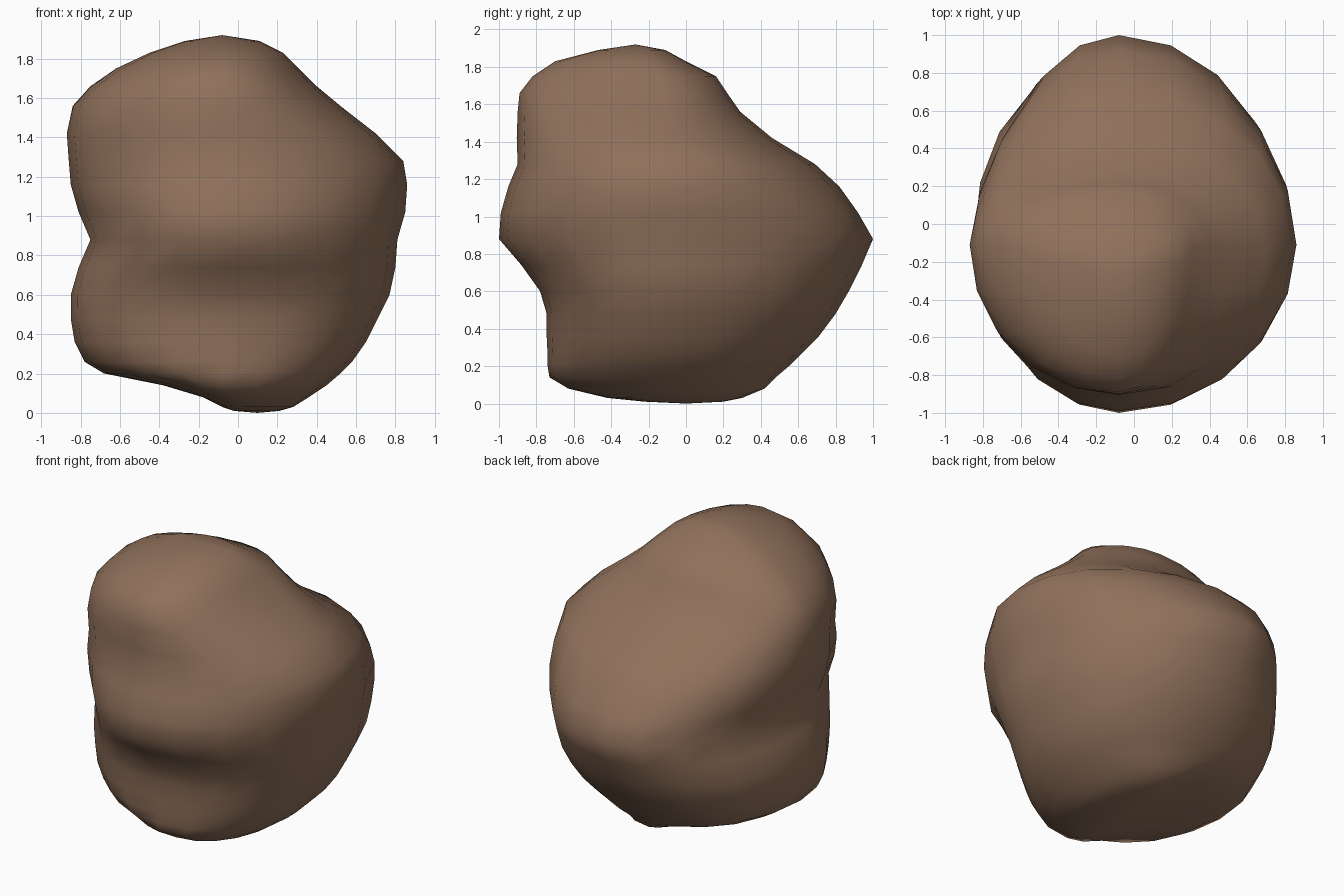
import bpy, bmesh, math

if "Cube" in bpy.data.objects:
    bpy.data.objects.remove(bpy.data.objects["Cube"])

# Horizontal slices of the boulder: z, left, right, front, back, squareness
SLICES = [
    (0.01, -0.02, 0.21, -0.22, 0.20, 2.0),
    (0.03, -0.08, 0.28, -0.42, 0.30, 2.0),
    (0.08, -0.18, 0.36, -0.63, 0.42, 2.1),
    (0.14, -0.38, 0.45, -0.73, 0.48, 2.15),
    (0.20, -0.68, 0.52, -0.74, 0.55, 2.2),
    (0.26, -0.78, 0.58, -0.74, 0.61, 2.2),
    (0.36, -0.83, 0.65, -0.745, 0.71, 2.2),
    (0.48, -0.85, 0.71, -0.745, 0.80, 2.2),
    (0.60, -0.85, 0.77, -0.78, 0.87, 2.15),
    (0.74, -0.81, 0.80, -0.88, 0.94, 2.05),
    (0.88, -0.75, 0.81, -1.00, 1.00, 2.0),
    (1.02, -0.81, 0.85, -0.99, 0.92, 2.0),
    (1.16, -0.85, 0.86, -0.95, 0.82, 2.0),
    (1.28, -0.86, 0.84, -0.90, 0.69, 2.0),
    (1.42, -0.87, 0.70, -0.905, 0.46, 2.0),
    (1.56, -0.84, 0.52, -0.90, 0.29, 2.0),
    (1.66, -0.75, 0.40, -0.89, 0.22, 2.0),
    (1.75, -0.62, 0.31, -0.82, 0.16, 2.0),
    (1.83, -0.45, 0.23, -0.70, 0.00, 2.0),
    (1.89, -0.27, 0.11, -0.47, -0.11, 2.0),
]
SIDES = 20
AXIS = (-0.08, -0.11)


def power(v, p):
    return math.copysign(abs(v) ** (2 / p), v) if abs(v) > 1e-6 else 0.0


def centre(low, high, axis):
    # Keep the shared axis, pulled inside slices that lie off to one side
    return min(max(axis, low + 0.3 * (high - low)), high - 0.3 * (high - low))


# Loft the slices, each made of four quarter ellipses, and close both ends
bm = bmesh.new()
rings = []
for z, left, right, front, back, p in SLICES:
    cx, cy = centre(left, right, AXIS[0]), centre(front, back, AXIS[1])
    ring = []
    for i in range(SIDES):
        a = 2 * math.pi * i / SIDES
        c, s = power(math.cos(a), p), power(math.sin(a), p)
        x = cx + c * (right - cx if c > 0 else cx - left)
        y = cy + s * (back - cy if s > 0 else cy - front)
        ring.append(bm.verts.new((x, y, z)))
    rings.append(ring)
foot = bm.verts.new((0.1, 0.0, 0.0))
crown = bm.verts.new((-0.08, -0.27, 1.92))
for i in range(SIDES):
    j = (i + 1) % SIDES
    for low, high in zip(rings, rings[1:]):
        bm.faces.new((low[i], low[j], high[j], high[i]))
    bm.faces.new((foot, rings[0][j], rings[0][i]))
    bm.faces.new((crown, rings[-1][i], rings[-1][j]))
bmesh.ops.recalc_face_normals(bm, faces=bm.faces)
for f in bm.faces:
    f.smooth = True
mesh = bpy.data.meshes.new("boulder")
bm.to_mesh(mesh)
bm.free()

# Brown stone
stone = bpy.data.materials.new("brown_stone")
stone.diffuse_color = (0.28, 0.165, 0.105, 1)
stone.use_nodes = True
stone.node_tree.nodes["Principled BSDF"].inputs["Base Color"].default_value = stone.diffuse_color
mesh.materials.append(stone)
boulder = bpy.data.objects.new("boulder", mesh)
bpy.context.collection.objects.link(boulder)
